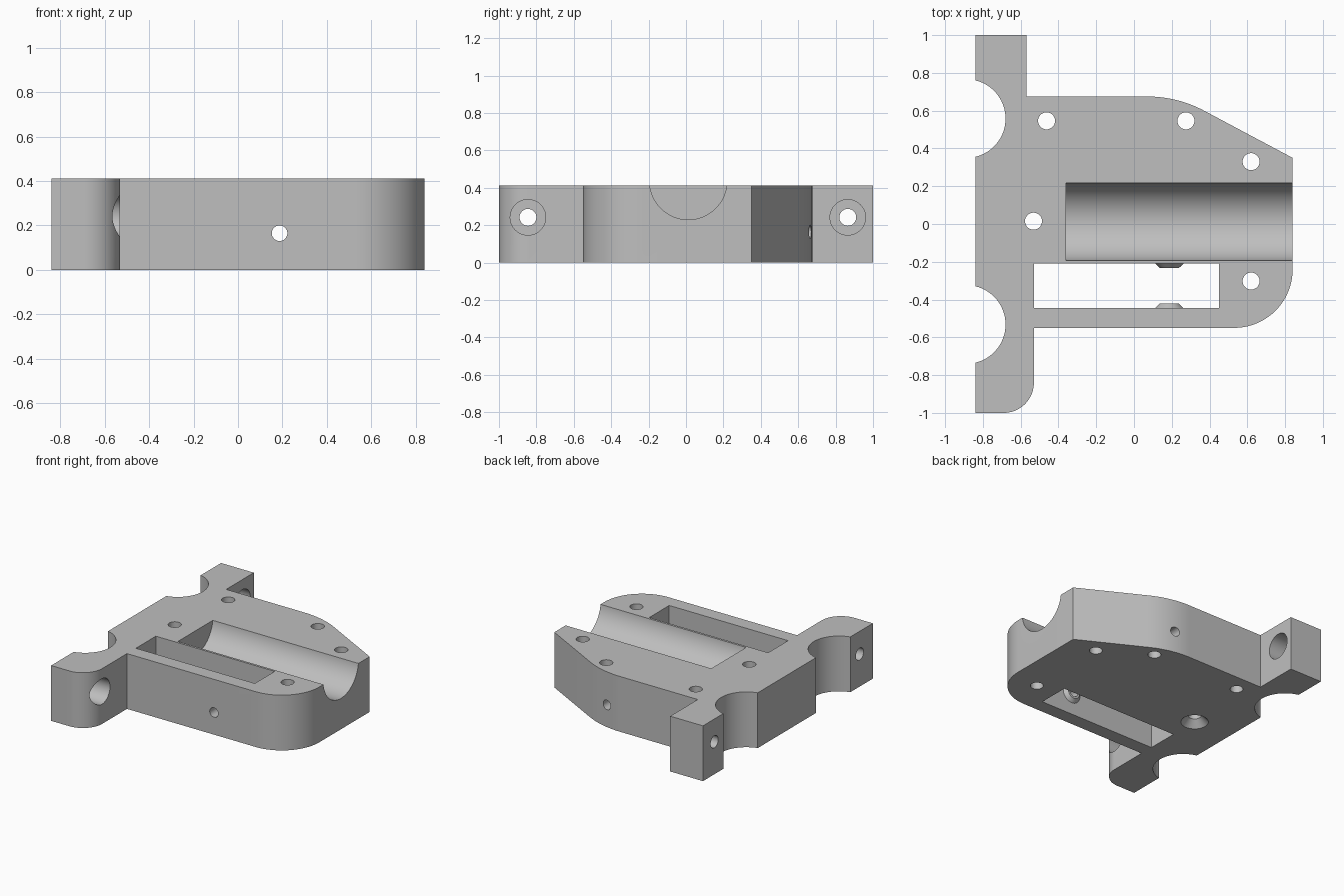
import bpy, bmesh, math
from mathutils import Matrix, Vector

cube = bpy.data.objects.get("Cube")
if cube:
    bpy.data.objects.remove(cube, do_unlink=True)

HEIGHT = 0.412

grey = bpy.data.materials.new("plain_grey")
grey.use_nodes = True
colour = (0.52, 0.52, 0.52, 1)
grey.diffuse_color = colour
grey.node_tree.nodes["Principled BSDF"].inputs["Base Color"].default_value = colour


def to_object(name, bm):
    bmesh.ops.recalc_face_normals(bm, faces=bm.faces)
    mesh = bpy.data.meshes.new(name)
    bm.to_mesh(mesh)
    bm.free()
    mesh.materials.append(grey)
    obj = bpy.data.objects.new(name, mesh)
    bpy.context.collection.objects.link(obj)
    return obj


def rod(name, start, end, r1, r2=None, segments=48):
    """Cylinder or cone between two points."""
    start, end = Vector(start), Vector(end)
    axis = end - start
    turn = axis.to_track_quat('Z', 'Y').to_matrix().to_4x4()
    bm = bmesh.new()
    bmesh.ops.create_cone(bm, cap_ends=True, segments=segments, radius1=r1,
                          radius2=r1 if r2 is None else r2, depth=axis.length,
                          matrix=Matrix.Translation((start + end) / 2) @ turn)
    return to_object(name, bm)


def box(name, low, high):
    low, high = Vector(low), Vector(high)
    bm = bmesh.new()
    bmesh.ops.create_cube(bm, size=1, matrix=Matrix.Translation((low + high) / 2)
                          @ Matrix.Diagonal((*(high - low), 1)))
    return to_object(name, bm)


def rounded(corners, steps=20):
    """Replace each corner (x, y, radius) by a tangent arc."""
    points = []
    for i, (x, y, r) in enumerate(corners):
        p = Vector((x, y))
        if r == 0:
            points.append(p)
            continue
        a = (Vector(corners[i - 1][:2]) - p).normalized()
        b = (Vector(corners[(i + 1) % len(corners)][:2]) - p).normalized()
        half = a.angle(b) / 2
        centre = p + (a + b).normalized() * r / math.sin(half)
        t = r / math.tan(half)
        u, v = p + a * t - centre, p + b * t - centre
        sweep = u.angle(v)
        for k in range(steps + 1):
            s = sweep * k / steps
            points.append(centre + (u * math.sin(sweep - s) + v * math.sin(s)) / math.sin(sweep))
    return points


def combine(target, tool, operation='DIFFERENCE'):
    mod = target.modifiers.new(tool.name, 'BOOLEAN')
    mod.operation, mod.solver, mod.object = operation, 'EXACT', tool
    bpy.context.view_layer.objects.active = target
    bpy.ops.object.modifier_apply(modifier=mod.name)
    bpy.data.objects.remove(tool, do_unlink=True)


# Plate with two mounting ears
outline = [(-0.84, -1, 0), (-0.53, -1, 0.16), (-0.53, -0.55, 0), (0.84, -0.55, 0.31),
           (0.84, 0.35, 0), (0.23, 0.675, 0.64), (-0.57, 0.675, 0), (-0.57, 1, 0), (-0.84, 1, 0)]
bm = bmesh.new()
base = bm.faces.new([bm.verts.new((p.x, p.y, 0)) for p in rounded(outline)])
top = bmesh.ops.extrude_face_region(bm, geom=[base])
bmesh.ops.translate(bm, vec=(0, 0, HEIGHT),
                    verts=[g for g in top["geom"] if isinstance(g, bmesh.types.BMVert)])
body = to_object("mount_block", bm)

# Round bites in the left edge
for y in (0.558, -0.532):
    combine(body, rod("edge_bite", (-0.888, y, -0.1), (-0.888, y, 0.6), 0.208, segments=80))

# Half-round trough and rectangular slot
combine(body, rod("trough", (-0.36, 0.012, 0.437), (1, 0.012, 0.437), 0.207, segments=96))
combine(body, box("slot", (-0.53, -0.445, -0.1), (0.45, -0.21, 0.6)))

# Tapered bosses inside the slot, then the cross hole through them
for wall, side in ((-0.445, 1), (-0.21, -1)):
    combine(body, rod("slot_boss", (0.187, wall - 0.01 * side, 0.165),
                      (0.187, wall + 0.024 * side, 0.165), 0.085, 0.05), 'UNION')
combine(body, rod("cross_hole", (0.187, -0.7, 0.165), (0.187, 0.8, 0.165), 0.035))

# Vertical screw holes, one countersunk from below
for x, y in ((-0.463, 0.546), (0.275, 0.546), (0.62, 0.33), (-0.532, 0.015), (0.62, -0.302)):
    combine(body, rod("screw_hole", (x, y, -0.1), (x, y, 0.6), 0.045))
combine(body, rod("countersink", (-0.532, 0.015, -0.01), (-0.532, 0.015, 0.05), 0.105, 0.045))

# Counterbored holes through the ears
for y in (-0.845, 0.865):
    combine(body, rod("ear_hole", (-1, y, 0.242), (-0.4, y, 0.242), 0.045))
    combine(body, rod("ear_counterbore", (-0.71, y, 0.242), (-0.4, y, 0.242), 0.095))

bpy.ops.object.select_all(action='DESELECT')
body.select_set(True)
bpy.context.view_layer.objects.active = body
bpy.ops.object.shade_smooth_by_angle(angle=math.radians(20))
